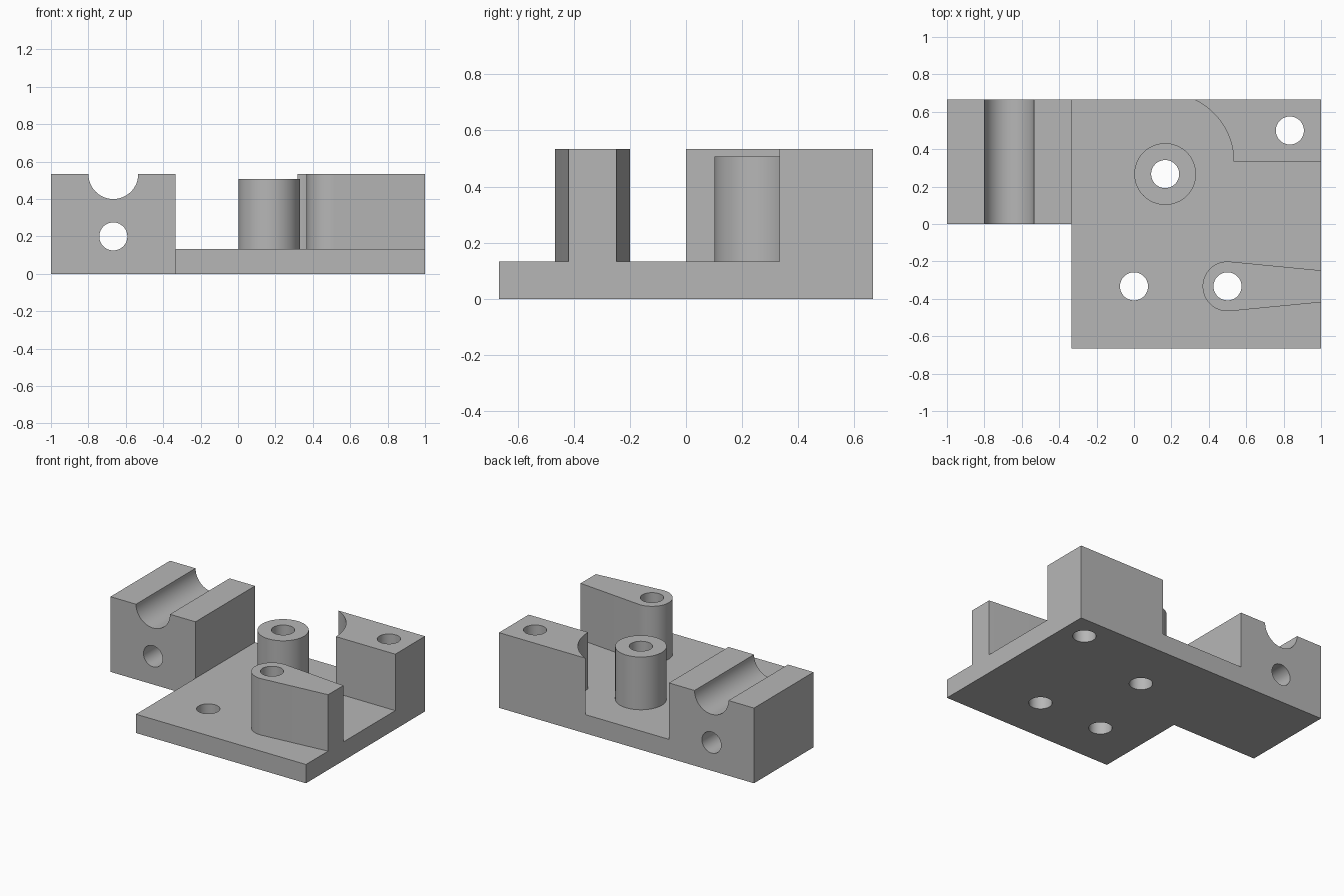
import bpy
import bmesh
from math import pi, sin, cos, asin, sqrt
from mathutils import Matrix

cube = bpy.data.objects.get("Cube")
if cube:
    bpy.data.objects.remove(cube, do_unlink=True)

U = 1 / 3            # basic module of the part
THICK = 0.133        # plate thickness
TOP = 0.533          # height of the tall features
HOLE = 0.075         # radius of every bore

grey = bpy.data.materials.new("machined_grey")
grey.use_nodes = True
colour = (0.47, 0.47, 0.47, 1)
grey.diffuse_color = colour
grey.node_tree.nodes["Principled BSDF"].inputs["Base Color"].default_value = colour


def arc(cx, cy, r, a0, a1, n):
    """Points along a circular arc, both ends included."""
    return [(cx + r * cos(a0 + (a1 - a0) * i / n),
             cy + r * sin(a0 + (a1 - a0) * i / n)) for i in range(n + 1)]


def circle(cx, cy, r, n=64):
    return arc(cx, cy, r, 0, 2 * pi, n)[:-1]


def rect(x0, y0, x1, y1):
    return [(x0, y0), (x1, y0), (x1, y1), (x0, y1)]


def prism(name, outline, low, high, along_y=False):
    """Extrude an outline up z, or an x-z outline along y."""
    bm = bmesh.new()
    face = bm.faces.new([bm.verts.new((x, y, low)) for x, y in outline])
    grown = bmesh.ops.extrude_face_region(bm, geom=[face])["geom"]
    top = [v for v in grown if isinstance(v, bmesh.types.BMVert)]
    bmesh.ops.translate(bm, verts=top, vec=(0, 0, high - low))
    if along_y:
        swap = Matrix(((1, 0, 0, 0), (0, 0, 1, 0), (0, 1, 0, 0), (0, 0, 0, 1)))
        bm.transform(swap)
    bmesh.ops.recalc_face_normals(bm, faces=bm.faces)
    mesh = bpy.data.meshes.new(name)
    bm.to_mesh(mesh)
    bm.free()
    mesh.materials.append(grey)
    obj = bpy.data.objects.new(name, mesh)
    bpy.context.collection.objects.link(obj)
    return obj


def combine(body, tool, operation):
    """Apply a boolean and discard the tool."""
    bpy.context.view_layer.objects.active = body
    mod = body.modifiers.new(tool.name, "BOOLEAN")
    mod.operation, mod.solver, mod.object = operation, "EXACT", tool
    bpy.ops.object.modifier_apply(modifier=mod.name)
    bpy.data.objects.remove(tool, do_unlink=True)


# Flat plate with the block's footprint in one L outline
plate = [(-U, -2 * U), (1, -2 * U), (1, 2 * U), (-1, 2 * U), (-1, 0), (-U, 0)]
body = prism("bracket_body", plate, 0, THICK)

# Grooved block profile, with the half-round channel along y
gx = -2 * U
groove = arc(gx, TOP, 0.133, 0, -pi, 40)
block = [(-1, 0), (-U, 0), (-U, TOP)] + groove + [(-1, TOP)]
grooved_block = prism("grooved_block", block, 0, 2 * U, along_y=True)

# Corner block with a concave inner end
cx, r = U / 2, 1.1 * U
start = asin(U / r)
hollow = arc(cx, U, r, start, 0, 24)
corner_block = prism("corner_block", hollow + [(1, U), (1, 2 * U)], 0.05, TOP)

# Tapered arm: rounded nose with tangent sides
nx, ny, nr, lean = 0.5, -U, 0.133, 0.0965
nose = arc(nx, ny, nr, pi / 2 - lean, 3 * pi / 2 + lean, 40)
end = (nr - (1 - nx) * sin(lean)) / cos(lean)
arm = prism("tapered_arm", nose + [(1, ny - end), (1, ny + end)], 0.05, TOP)

# Round boss
bx, by = U / 2, 0.267
boss = prism("round_boss", circle(bx, by, 0.165), 0.05, 0.507)

for part in (grooved_block, corner_block, arm, boss):
    combine(body, part, "UNION")

# Vertical bores and the cross bore below the groove
for x, y in [(0, -U), (nx, ny), (2.5 * U, 1.5 * U), (bx, by)]:
    combine(body, prism("bore", circle(x, y, HOLE), -0.1, 0.7), "DIFFERENCE")
combine(body, prism("cross_bore", circle(gx, 0.2, HOLE), -0.1, 0.8, along_y=True),
        "DIFFERENCE")

# Merge coplanar leftovers, then smooth only the round walls
bm = bmesh.new()
bm.from_mesh(body.data)
bmesh.ops.remove_doubles(bm, verts=bm.verts, dist=0.0001)
bmesh.ops.dissolve_limit(bm, angle_limit=0.002, verts=bm.verts, edges=bm.edges)
bm.to_mesh(body.data)
bm.free()
bpy.ops.object.select_all(action="DESELECT")
body.select_set(True)
bpy.context.view_layer.objects.active = body
bpy.ops.object.shade_smooth_by_angle(angle=pi / 6)
